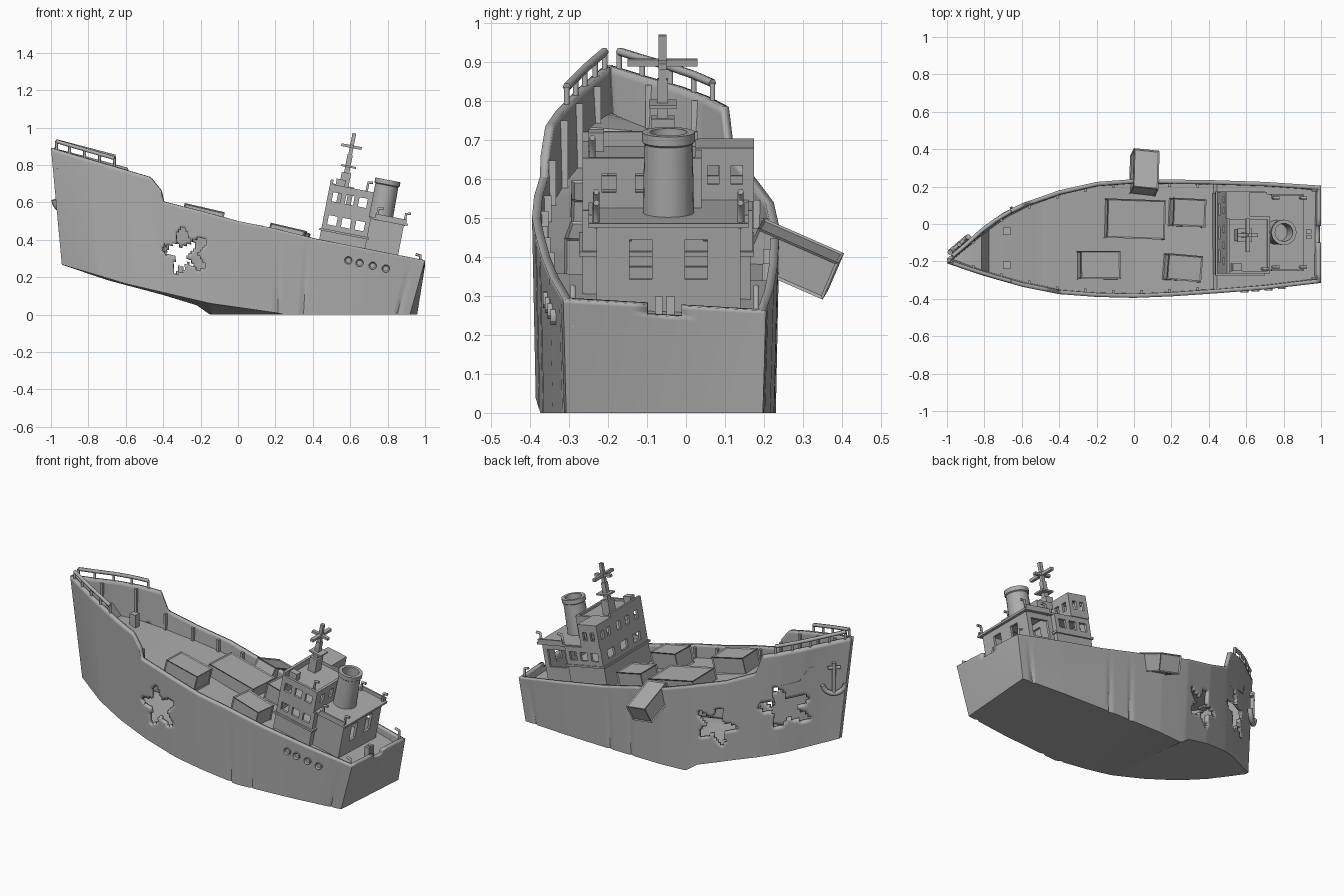
import bpy, bmesh
from math import radians, cos, sin, pi, atan2, hypot
from mathutils import Matrix, Vector

if "Cube" in bpy.data.objects:
    bpy.data.objects.remove(bpy.data.objects["Cube"])

grey = bpy.data.materials.new("weathered_grey")
grey.use_nodes = True
grey.diffuse_color = (0.42, 0.42, 0.42, 1)
grey.node_tree.nodes["Principled BSDF"].inputs["Base Color"].default_value = grey.diffuse_color


def finish(name, data):
    data.materials.append(grey)
    ob = bpy.data.objects.new(name, data)
    bpy.context.collection.objects.link(ob)
    return ob


def from_bm(name, bm):
    me = bpy.data.meshes.new(name)
    bm.to_mesh(me)
    bm.free()
    return finish(name, me)


def boxes(name, items, frame=Matrix()):
    """One object from boxes given as x0, x1, y0, y1, z0, z1."""
    bm = bmesh.new()
    for x0, x1, y0, y1, z0, z1 in items:
        mid = Vector((x0 + x1, y0 + y1, z0 + z1)) / 2
        size = Matrix.Diagonal((x1 - x0, y1 - y0, z1 - z0, 1))
        bmesh.ops.create_cube(bm, size=1, matrix=frame @ Matrix.Translation(mid) @ size)
    return from_bm(name, bm)


def tube(name, points, radius, frame=Matrix()):
    cu = bpy.data.curves.new(name, 'CURVE')
    cu.dimensions = '3D'
    cu.bevel_depth, cu.bevel_resolution, cu.use_fill_caps = radius, 1, True
    sp = cu.splines.new('POLY')
    sp.points.add(len(points) - 1)
    for p, co in zip(sp.points, points):
        p.co = (*(frame @ Vector(co)), 1)
    return finish(name, cu)


def interp(table, x):
    for (a, va), (b, vb) in zip(table, table[1:]):
        if x <= b:
            return va + (vb - va) * max(0, (x - a) / (b - a))
    return table[-1][1]


def grid(bm, f, nu, nv, keep=lambda c: True):
    vs = [[bm.verts.new(f(i / nu, j / nv)) for j in range(nv + 1)] for i in range(nu + 1)]
    for i in range(nu):
        for j in range(nv):
            quad = [vs[i][j], vs[i + 1][j], vs[i + 1][j + 1], vs[i][j + 1]]
            if keep(sum((v.co for v in quad), Vector()) / 4):
                bm.faces.new(quad)


# Hull lines; sheer and keel differ between the two sides
SIDES = {1: [(-1, -.185), (-.9, -.10), (-.8, -.01), (-.7, .06), (-.6, .11), (-.4, .18),
             (-.2, .225), (0, .24), (.4, .235), (.7, .225), (1, .205)],
         -1: [(-1, -.21), (-.9, -.245), (-.8, -.278), (-.6, -.335), (-.4, -.375),
              (-.2, -.39), (0, -.395), (.2, -.387), (.45, -.37), (.7, -.35), (1, -.315)]}
SHEER = {1: [(-1, .89), (-.6, .785), (-.56, .67), (-.4, .6), (-.2, .54),
             (0, .475), (.2, .43), (.42, .375), (1, .262)],
         -1: [(-1, .89), (-.64, .785), (-.47, .735), (-.41, .66), (-.4, .605), (-.2, .555),
              (0, .5), (.2, .46), (.42, .405), (1, .29)]}
KEEL = {1: [(-.95, .27), (-.7, .185), (-.4, .105), (-.22, .05), (-.15, 0), (1, 0)],
        -1: [(-.95, .27), (-.6, .165), (-.15, .06), (.2, .01), (.25, 0), (1, 0)]}
DECK = [(-1, .79), (-.8, .73), (-.79, .66), (-.5, .56), (0, .42), (.43, .34), (.44, .36), (1, .235)]
SEAMS = (.22, .37, .93)
HOLES = [(-1, -.28, .335, .14), (1, -.33, .31, .13), (1, -.7, .46, .14)]


def edge(t, side):
    return interp(SIDES[side], t)


def hull_point(t, side, r):
    xb = t * (.912 if side < 0 and t > 0 else .95) + .008
    zb = interp(KEEL[side], xb)
    c = (edge(t, 1) + edge(t, -1)) / 2
    crease = sum(max(0, 1 - abs(t - s) / .014) for s in SEAMS) * .012 * (1 - r)
    stem = max(0, -t - .8) * .17 * (1 - r)
    y = c + (edge(t, side) - c) * (.97 + .03 * r) - side * crease + stem
    return Vector((xb + (t - xb) * r, y, zb + (interp(SHEER[side], t) - zb) * r))


def intact(side):
    """False inside the ragged star-shaped breaches."""
    def keep(c):
        for s, x, z, size in HOLES:
            dx, dz = c.x - x, c.z - z
            if s == side and hypot(dx, dz) < size * (.68 + .25 * cos(5 * atan2(dz, dx) + x * 9)):
                return False
        return True
    return keep


# Hull shell with breaches and a stern notch
bm = bmesh.new()
for side in (1, -1):
    grid(bm, lambda u, v: hull_point(2 * u - 1, side, v), 160, 30, intact(side))


def across(t, k, r):
    return hull_point(t, 1, r).lerp(hull_point(t, -1, r), k)


grid(bm, lambda u, v: across(2 * u - 1, v, 0), 160, 12)
grid(bm, lambda u, v: across(-1, u, v), 12, 30)
grid(bm, lambda u, v: across(1, u, v), 12, 30,
     lambda c: not (-.11 < c.y < -.02 and c.z > .25))
bmesh.ops.remove_doubles(bm, verts=bm.verts, dist=.0001)
bmesh.ops.recalc_face_normals(bm, faces=bm.faces)
if min(bm.faces, key=lambda f: f.calc_center_median().z).normal.z > 0:
    bmesh.ops.reverse_faces(bm, faces=bm.faces)
hull = from_bm("hull", bm)
shell = hull.modifiers.new("plating", 'SOLIDIFY')
shell.thickness, shell.offset = .022, -1

# Deck, heeling slightly to the left
bm = bmesh.new()


def deck_point(u, v):
    t = -.975 + 1.96 * u
    a, b = edge(t, 1) - .008, edge(t, -1) + .008
    return Vector((t, a + (b - a) * v, interp(DECK, t) - .02 * (1 - v)))


grid(bm, deck_point, 98, 1)
bmesh.ops.recalc_face_normals(bm, faces=bm.faces)
from_bm("deck", bm)

# Bow railing and bulwark ribs
for side, label in ((1, "left"), (-1, "right")):
    rim = [Vector((t, edge(t, side) - side * .012, interp(SHEER[side], t)))
           for t in (-.97, -.9, -.82, -.74, -.66)]
    up = Vector((0, 0, .045))
    tube(f"bow_rail_{label}", [p + up for p in rim], .011)
    for p in rim:
        tube(f"bow_rail_post_{label}", [p, p + up], .008)
    ribs = []
    for i in range(9):
        t = -.86 + i * .15
        y = edge(t, side) - side * .028
        ribs.append((t - .007, t + .007, y - .012, y + .012,
                     interp(DECK, t) - .02, interp(SHEER[side], t) - .012))
    boxes(f"bulwark_ribs_{label}", ribs)


# Cargo containers with recessed panels
def container(name, loc, size, rot):
    bm = bmesh.new()
    bmesh.ops.create_cube(bm, size=1, matrix=Matrix.Diagonal((*size, 1)))
    bmesh.ops.inset_individual(bm, faces=bm.faces[:], thickness=.01, depth=-.005)
    ob = from_bm(name, bm)
    ob.location, ob.rotation_euler = loc, [radians(a) for a in rot]


for i, (x, y, sx, sy, yaw, lift) in enumerate([(0, .025, .32, .21, -2, .015), (.285, .06, .18, .15, -3, .035),
                                               (-.19, -.22, .22, .15, 0, .045), (.26, -.235, .19, .14, -5, .045)]):
    container(f"container_{i + 1}", (x, y, interp(DECK, x) + lift), (sx, sy, .105), (-2, 13, yaw))
container("overboard_container", (.055, .275, .395), (.14, .225, .105), (-24, 10, -6))

# Deckhouse, in a frame pitched down towards the stern
house = Matrix.Translation((.43, -.05, .38)) @ Matrix.Rotation(radians(11), 4, 'Y')


def tier(name, u0, u1, v0, v1, w0, w1, sill, head, side_posts, end_posts):
    """Hollow storey: sill and head bands, posts between the openings."""
    k = .015
    items = [(u0, u1, v0, v1, w0, w0 + .01)]
    for a, b in ((w0, sill), (head, w1)):
        items += [(u0, u1, v, v + k, a, b) for v in (v0, v1 - k)]
        items += [(u, u + k, v0 + k, v1 - k, a, b) for u in (u0, u1 - k)]
    n, width = side_posts
    for i in range(n):
        u = u0 + (u1 - u0 - width) * i / (n - 1)
        items += [(u, u + width, v, v + k, sill, head) for v in (v0, v1 - k)]
    n, width = end_posts
    for i in range(n):
        v = v0 + (v1 - v0 - width) * i / (n - 1)
        items += [(u, u + k, v, v + width, sill, head) for u in (u0, u1 - k)]
    return boxes(name, items, house)


boxes("house_base", [(0, .25, -.215, .215, -.09, .08), (-.01, .26, -.225, .225, .072, .084)], house)
tier("cabin_storey", 0, .25, -.215, .22, .08, .19, .11, .16, (4, .026), (4, .06))
tier("aft_cabin", .25, .43, -.18, .19, -.09, .185, .045, .15, (2, .03), (3, .085))
boxes("aft_cabin_panel", [(.25, .43, -.18, -.165, .04, .16)], house)
boxes("aft_roof", [(0, .45, -.2, .21, .183, .195), (.27, .44, -.2, -.19, .19, .215),
                   (.27, .44, .2, .21, .19, .215)], house)
tier("bridge", 0, .24, -.215, .09, .19, .325, .235, .285, (4, .026), (4, .05))
tier("bridge_wing", 0, .13, .075, .225, .19, .33, .235, .285, (3, .026), (3, .03))
boxes("bridge_roof", [(.01, .24, -.21, .085, .3, .312), (.01, .12, .08, .22, .318, .33),
                      (0, .015, -.215, .08, .32, .35), (.03, .08, -.2, -.16, .31, .36)], house)

# Funnel: hollow tube with a flared rim
bm = bmesh.new()
profile = [(.066, .18), (.062, .375), (.068, .38), (.068, .405), (.048, .405), (.048, .25), (0, .25)]
rings = len(profile) - 1


def funnel_point(u, v):
    radius, w = profile[round(v * rings)]
    return Vector((.3 + radius * cos(2 * pi * u), .005 + radius * sin(2 * pi * u), w))


grid(bm, funnel_point, 24, rings)
bmesh.ops.remove_doubles(bm, verts=bm.verts, dist=.0001)
bmesh.ops.recalc_face_normals(bm, faces=bm.faces)
bmesh.ops.transform(bm, matrix=house, verts=bm.verts)
from_bm("funnel", bm)

# Mast with crossed arms
boxes("mast", [(.062, .09, -.024, .004, .3, .5), (.066, .086, -.02, 0, .5, .615),
               (.05, .1, -.04, .02, .3, .4), (.066, .086, -.1, .08, .535, .552),
               (.02, .13, -.02, 0, .535, .55), (.04, .12, -.045, .025, .43, .44)], house)

# Bent vent pipes on roofs and stern
for u, v in ((.43, .19), (.43, -.18), (.28, -.18), (.28, .19)):
    tube("roof_vent", [(u, v, .18), (u, v, .245), (u + .025, v, .25)], .008, house)
for y in (-.29, .18):
    tube("stern_vent", [(.975, y, .22), (.975, y, .315), (.95, y, .322)], .008)
tube("bridge_vent", [(.2, -.19, .3), (.2, -.19, .37), (.225, -.19, .375)], .008, house)

# Deck fittings at bow and stern
boxes("bow_bollards", [(-.7, -.66, -.24, -.2, .6, .68), (-.7, -.66, -.06, -.02, .6, .68)])
boxes("stern_bollards", [(.92, .95, -.08, -.06, .23, .3), (.92, .95, -.05, -.03, .23, .3)])

# Portholes on the right-hand side of the stern
for x in (.59, .65, .72, .79):
    bm = bmesh.new()
    bmesh.ops.create_cone(bm, cap_ends=True, segments=12, radius1=.021, radius2=.021, depth=.024,
                          matrix=Matrix.Rotation(pi / 2, 4, 'X'))
    caps = [f for f in bm.faces if len(f.verts) > 4]
    bmesh.ops.inset_individual(bm, faces=caps, thickness=.007, depth=-.008)
    ob = from_bm("porthole", bm)
    ob.location = (x, edge(x, -1) + .004, .29 - (x - .59) * .22)

# Anchor on the bow
bow = Matrix.Translation((-.935, -.11, .6)) @ Matrix.Rotation(radians(40), 4, 'Z')
tube("anchor_shank", [(0, 0, -.04), (0, 0, .15)], .013, bow)
tube("anchor_arms", [(.065 * sin(a * .35), 0, .025 - .065 * cos(a * .35)) for a in range(-4, 5)], .015, bow)
tube("anchor_stock", [(-.035, 0, .12), (.035, 0, .12)], .01, bow)

# Smooth the curved plating, keep edges sharp
bpy.ops.object.select_all(action='DESELECT')
for ob in bpy.context.scene.objects:
    if ob.type == 'MESH' and ob.name.split(".")[0] in ("hull", "funnel", "porthole"):
        ob.select_set(True)
        bpy.context.view_layer.objects.active = ob
bpy.ops.object.shade_smooth_by_angle(angle=radians(30))
